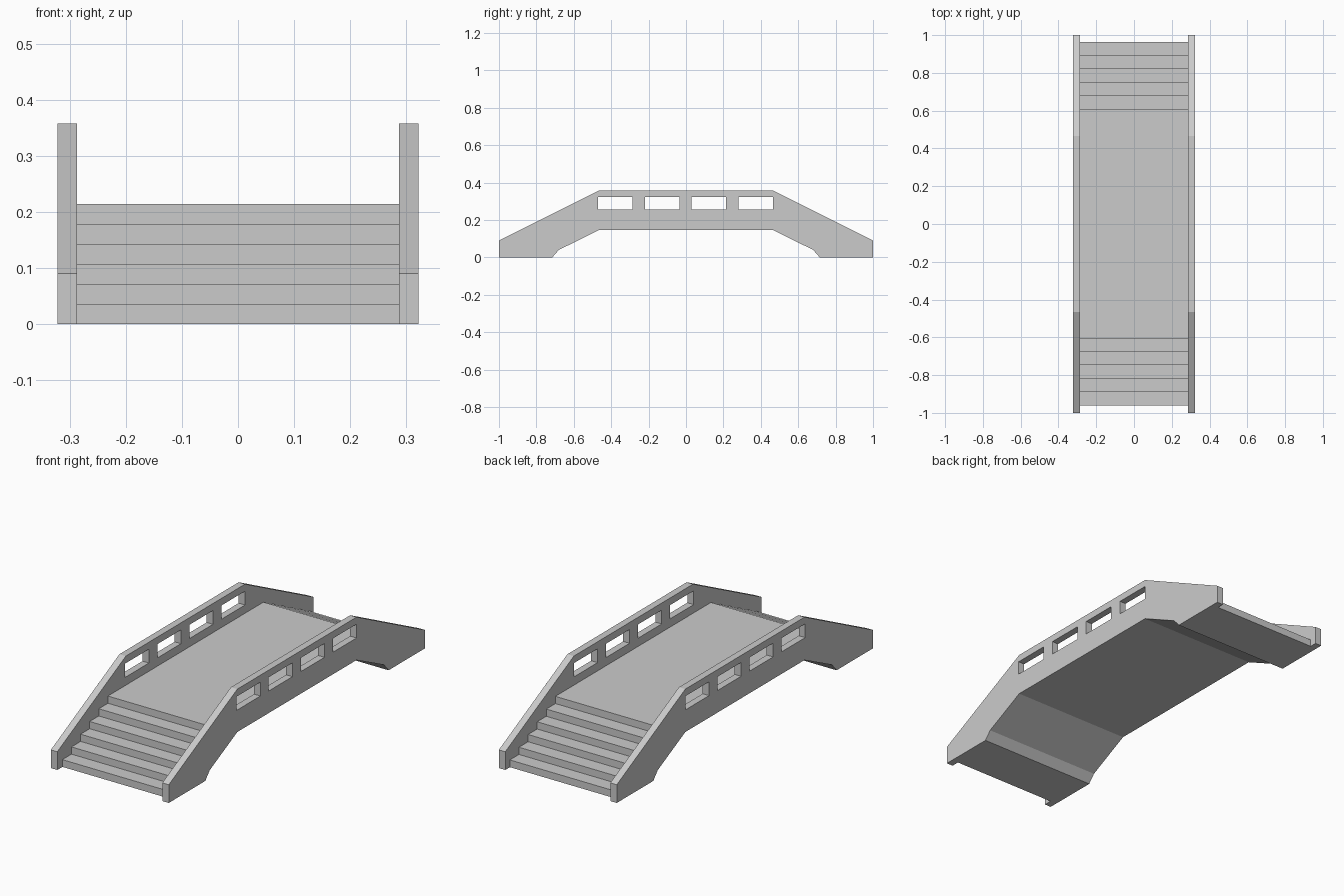
import bpy, bmesh

if "Cube" in bpy.data.objects:
    bpy.data.objects.remove(bpy.data.objects["Cube"])

PANEL_IN, PANEL_OUT = 0.287, 0.322
RISE = 0.0357


def extrude_profile(name, points, x0, x1):
    """Closed (y, z) profile extruded along x from x0 to x1."""
    bm = bmesh.new()
    face = bm.faces.new([bm.verts.new((x0, y, z)) for y, z in points])
    ext = bmesh.ops.extrude_face_region(bm, geom=[face])
    verts = [v for v in ext["geom"] if isinstance(v, bmesh.types.BMVert)]
    bmesh.ops.translate(bm, verts=verts, vec=(x1 - x0, 0, 0))
    bmesh.ops.recalc_face_normals(bm, faces=bm.faces[:])
    mesh = bpy.data.meshes.new(name)
    bm.to_mesh(mesh)
    bm.free()
    obj = bpy.data.objects.new(name, mesh)
    bpy.context.collection.objects.link(obj)
    return obj


def cut(obj, cutter):
    """Apply a boolean difference and discard the cutter."""
    cutter.hide_render = True
    mod = obj.modifiers.new("opening", "BOOLEAN")
    mod.operation = "DIFFERENCE"
    mod.solver = "EXACT"
    mod.object = cutter
    bpy.context.view_layer.objects.active = obj
    bpy.ops.object.modifier_apply(modifier=mod.name)
    bpy.data.objects.remove(cutter, do_unlink=True)


# Arched underside shared by deck and parapets, running from +y to -y
half_arch = [(0.715, 0), (0.68, 0.04), (0.465, 0.146)]
underside = half_arch + [(-y, z) for y, z in reversed(half_arch)]

# Parapets with four rectangular openings each
panel_profile = underside + [(-1, 0), (-1, 0.09), (-0.465, 0.358),
                             (0.465, 0.358), (1, 0.09), (1, 0)]
for side, sign in (("left", -1), ("right", 1)):
    panel = extrude_profile(side + "_parapet", panel_profile,
                            sign * PANEL_IN, sign * PANEL_OUT)
    for i in range(4):
        y0, y1 = -0.47 + 0.25 * i, -0.285 + 0.25 * i
        opening = extrude_profile("opening_cutter",
                                  [(y0, 0.255), (y1, 0.255), (y1, 0.323), (y0, 0.323)],
                                  sign * (PANEL_IN - 0.05), sign * (PANEL_OUT + 0.05))
        cut(panel, opening)


# Walkway: a flight of steps at each end of a flat deck
def flight(start, run):
    pts = []
    for i in range(6):
        y = start + run * i
        pts += [(y, RISE * i), (y, RISE * (i + 1))]
    return pts


front_steps = flight(-0.96, 0.071)
back_steps = flight(0.964, -0.071)
extrude_profile("stepped_deck", underside + front_steps + back_steps[::-1],
                -PANEL_IN, PANEL_IN)
